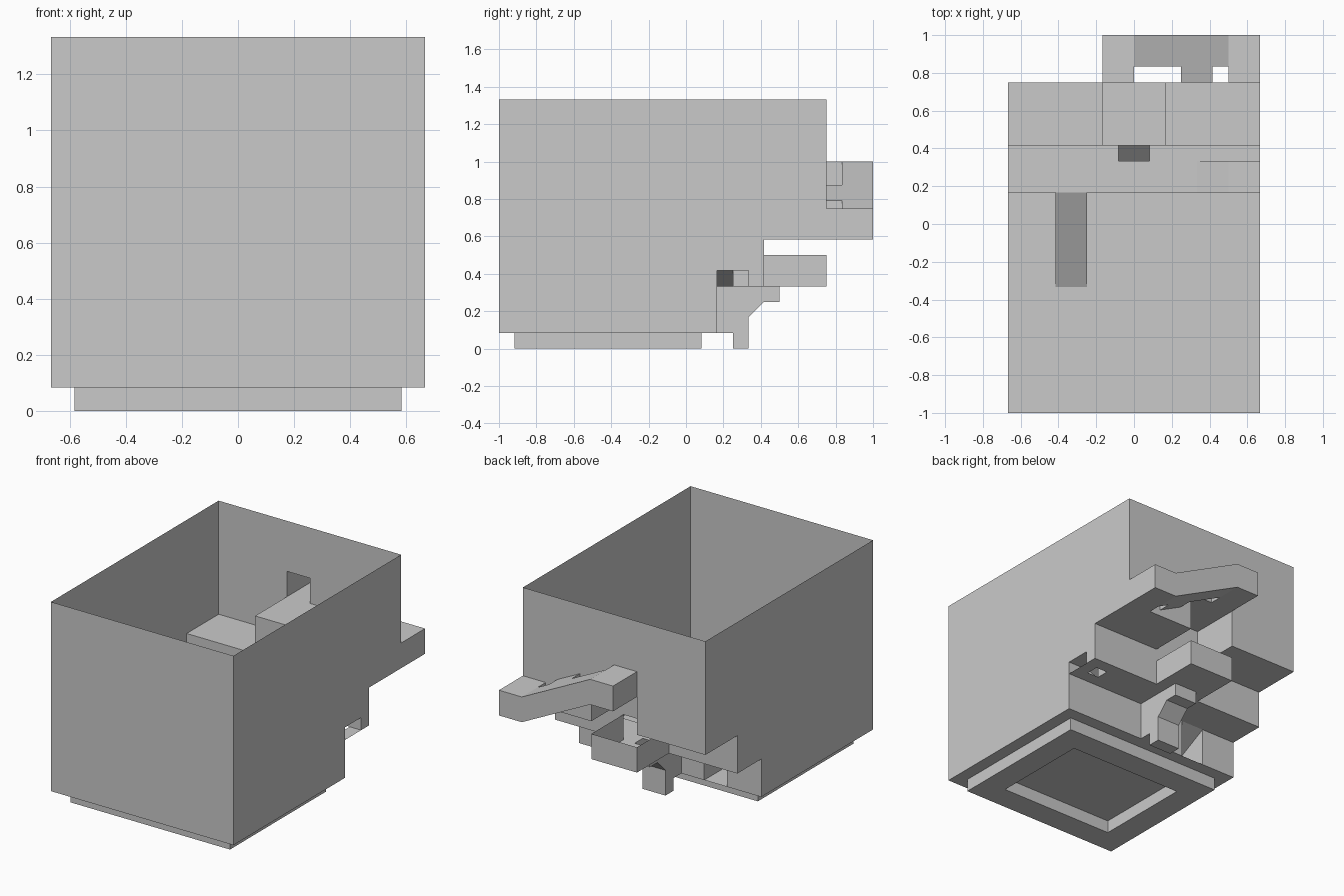
import bpy, bmesh
from itertools import pairwise

U = 1 / 12   # modelling grid: every part sits on twelfths

cube = bpy.data.objects.get("Cube")
if cube:
    bpy.data.objects.remove(cube, do_unlink=True)

grey = bpy.data.materials.new("plain_grey")
grey.use_nodes = True
COLOUR = (0.59, 0.59, 0.59, 1)
grey.diffuse_color = COLOUR
grey.node_tree.nodes["Principled BSDF"].inputs["Base Color"].default_value = COLOUR


def place(axis, at, a, b):
    """Point on the plane axis = at, with the other two coordinates in order."""
    return {"x": (at, a, b), "y": (a, at, b), "z": (a, b, at)}[axis]


class Part:
    """A thin sheet part, collected face by face."""

    def __init__(self, name):
        self.name, self.bm = name, bmesh.new()

    def face(self, *points):
        self.bm.faces.new([self.bm.verts.new([c * U for c in p]) for p in points])

    def panel(self, axis, at, a, b, *holes):
        """Rectangle a by b on a plane, with rectangular openings left out."""
        cuts_a = sorted({*a, *(v for h in holes for v in h[0])})
        cuts_b = sorted({*b, *(v for h in holes for v in h[1])})
        for a0, a1 in pairwise(cuts_a):
            for b0, b1 in pairwise(cuts_b):
                if any(h[0][0] <= a0 < h[0][1] and h[1][0] <= b0 < h[1][1] for h in holes):
                    continue
                self.face(*(place(axis, at, *p) for p in
                            ((a0, b0), (a1, b0), (a1, b1), (a0, b1))))

    def strip(self, axis, lo, hi, path):
        """Sweep an open path along an axis."""
        for p, q in pairwise(path):
            self.face(place(axis, lo, *p), place(axis, hi, *p),
                      place(axis, hi, *q), place(axis, lo, *q))

    def caps(self, axis, ends, path):
        for at in ends:
            self.face(*(place(axis, at, *p) for p in path))

    def walls(self, x, y, z):
        """Four upright sides of a box."""
        for at in x:
            self.panel("x", at, y, z)
        for at in y:
            self.panel("y", at, x, z)

    def finish(self):
        bmesh.ops.remove_doubles(self.bm, verts=self.bm.verts, dist=1e-5)
        bmesh.ops.recalc_face_normals(self.bm, faces=self.bm.faces)
        mesh = bpy.data.meshes.new(self.name)
        self.bm.to_mesh(mesh)
        self.bm.free()
        mesh.materials.append(grey)
        obj = bpy.data.objects.new(self.name, mesh)
        bpy.context.collection.objects.link(obj)


WIDE = (-8, 8)
TOP = 16

# Outer walls of the open bin, stepped at the back
walls = Part("bin_walls")
walls.panel("y", -12, WIDE, (1, TOP))
for x in WIDE:
    window = [((2, 4), (4, 5))] if x > 0 else []
    walls.panel("x", x, (-12, 2), (1, TOP))
    walls.panel("x", x, (2, 5), (4, TOP), *window)
    walls.panel("x", x, (5, 9), (7, TOP))
walls.finish()

# Floors and risers of the steps
steps = Part("stepped_floor")
steps.panel("z", 1, WIDE, (-12, 2))
steps.panel("y", 2, WIDE, (1, 4), ((-5, -3), (1, 4)))
steps.panel("z", 4, WIDE, (2, 5), ((-1, 1), (4, 5)), ((6, 7), (3, 4)))
steps.panel("y", 5, WIDE, (4, 7), ((-2, 2), (4, 6)))
steps.panel("z", 7, WIDE, (5, 9), ((-2, 2), (5, 9)))
steps.finish()

# Hollow arm: a bar that drops from one level to another
COLUMNS = (-2, 0, 3, 5, 6, 8)
NOTCHES = (0, 5)          # columns that stand clear of the back wall
THICK = 2


def arm_top(x):
    return 12 - min(max(x, 0), 6) / 2


def arm_band(x0, x1):
    """Four corners (x, z) of the arm between two columns."""
    return ((x0, arm_top(x0) - THICK), (x1, arm_top(x1) - THICK),
            (x1, arm_top(x1)), (x0, arm_top(x0)))


arm = Part("back_arm")
for x0, x1 in pairwise(COLUMNS):
    notched = x0 in NOTCHES
    near = 10 if notched else 9
    band = arm_band(x0, x1)
    arm.strip("y", near, 12, band[:2])
    arm.strip("y", near, 12, band[2:])
    arm.caps("y", (near, 12) if notched else (12,), band)
    if notched:
        for x in (x0, x1):
            arm.panel("x", x, (9, 10), (arm_top(x) - THICK, arm_top(x)))
for x in (COLUMNS[0], COLUMNS[-1]):
    arm.panel("x", x, (9, 12), (arm_top(x) - THICK, arm_top(x)))
arm.finish()

# Back wall, open where the arm joins and where the recess passes
back = Part("back_wall")
back.panel("y", 9, (-8, -2), (7, TOP))
back.panel("y", 9, (0, 2), (10, TOP))
back.panel("y", 9, (2, 3), (7, TOP))
back.panel("y", 9, (5, 6), (7, TOP))
for x0, x1 in ((-2, 0), (3, 5), (6, 8)):
    low0, low1, high1, high0 = arm_band(x0, x1)
    back.caps("y", (9,), (high0, high1, (x1, TOP), (x0, TOP)))
    if x0 == 3:
        back.caps("y", (9,), ((x0, 7), (x1, 7), low1, low0))
back.finish()

# Recess pushed up into the shelf
recess = Part("shelf_recess")
recess.panel("z", 10, (-2, 2), (5, 9))
recess.panel("y", 5, (-2, 2), (7, 10))
for x in (-2, 2):
    recess.panel("x", x, (5, 9), (7, 10))
recess.finish()

# Open tray behind the middle step
tray = Part("back_tray")
tray.panel("z", 4, (-2, 2), (5, 9))
tray.panel("y", 9, (-2, 2), (4, 6))
for x in (-2, 2):
    tray.panel("x", x, (5, 9), (4, 6))
tray.finish()

# Hollow hook under the middle step
hook = Part("hook")
profile = [(2, 4), (2, 1), (3, 1), (3, 0), (4, 0), (4, 2), (5, 3), (6, 3), (6, 4)]
hook.strip("x", -1, 1, profile[1:])
hook.caps("x", (-1, 1), profile)
hook.finish()

# Ramp pocket on the main floor
ramp = Part("floor_ramp")
ramp.strip("x", -5, -3, [(-4, 1), (2, 4)])
ramp.caps("x", (-5, -3), [(-4, 1), (2, 1), (2, 4)])
ramp.finish()

# Side channel behind the window
channel = Part("side_channel")
slope = [(4, 4), (6, 5), (8, 5)]
channel.strip("y", 2, 4, slope)
channel.caps("y", (2, 4), slope + [(8, 4)])
channel.panel("x", 6, (3, 4), (4, 5))
channel.finish()

# Base rim with a sunken middle
base = Part("base_rim")
base.walls((-7, 7), (-11, 1), (0, 1))
base.walls((-5, 5), (-9, -1), (0, 1))
base.panel("z", 0, (-7, 7), (-11, 1), ((-5, 5), (-9, -1)))
base.finish()
